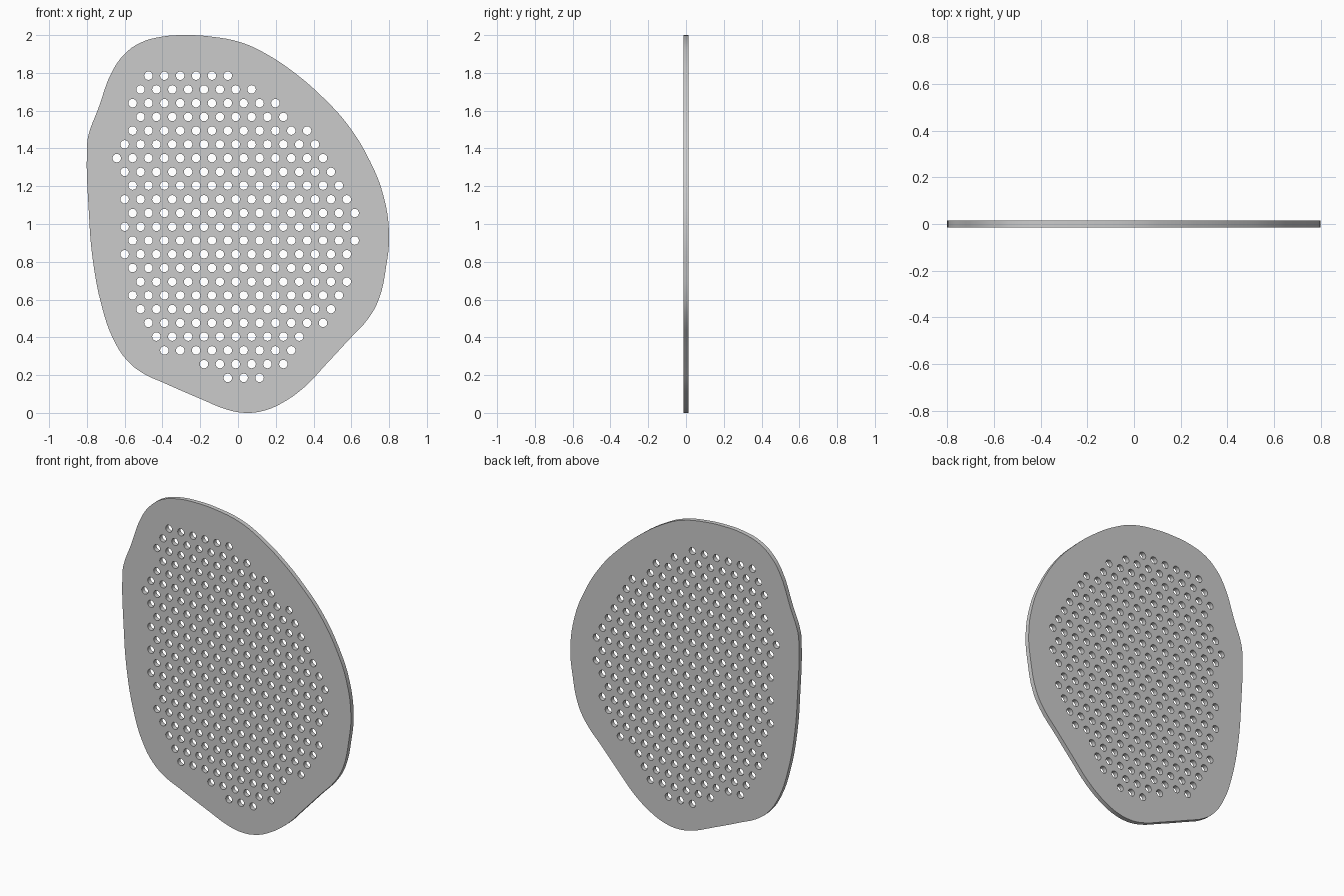
import bpy, bmesh, math

if "Cube" in bpy.data.objects:
    bpy.data.objects.remove(bpy.data.objects["Cube"])

HALF_THICK = 0.014
R = 0.0225
STEP_X, STEP_Z = 0.042, 0.0727      # half pitch across, row pitch down
X0, Z0 = -0.642, 1.785              # lattice origin (leftmost column, top row)

# Plate outline (x, z), clockwise from the bottom
OUTLINE = [(0.045, 0.0), (-0.05, 0.015), (-0.2, 0.075), (-0.4, 0.162), (-0.5, 0.208),
           (-0.585, 0.275), (-0.66, 0.39), (-0.72, 0.56), (-0.77, 0.82), (-0.79, 1.07),
           (-0.8, 1.39), (-0.793, 1.465), (-0.74, 1.61), (-0.665, 1.81), (-0.6, 1.9),
           (-0.52, 1.958), (-0.4, 1.992), (-0.28, 2.0), (-0.15, 1.993), (0.02, 1.96),
           (0.15, 1.9), (0.3, 1.8), (0.46, 1.66), (0.585, 1.52), (0.7, 1.33),
           (0.77, 1.15), (0.8, 0.94), (0.785, 0.78), (0.745, 0.6), (0.69, 0.5),
           (0.58, 0.38), (0.46, 0.25), (0.35, 0.135), (0.22, 0.045), (0.13, 0.01)]

# First and last hole of each row, in half pitches from the left column
ROWS = [(4, 14), (3, 17), (2, 20), (3, 21), (2, 24), (1, 25), (0, 26), (1, 27),
        (2, 28), (1, 29), (2, 30), (1, 29), (2, 30), (1, 29), (2, 28), (3, 29),
        (2, 28), (3, 27), (4, 26), (5, 23), (6, 22), (11, 21), (14, 18)]

curve = bpy.data.curves.new("perforated_plate", 'CURVE')
curve.dimensions = '2D'
curve.fill_mode = 'BOTH'
curve.extrude = HALF_THICK

# Smooth outer edge
edge = curve.splines.new('BEZIER')
edge.bezier_points.add(len(OUTLINE) - 1)
edge.use_cyclic_u = True
edge.resolution_u = 4
for bp, (x, z) in zip(edge.bezier_points, OUTLINE):
    bp.co = (x, z, 0)
    bp.handle_left_type = bp.handle_right_type = 'AUTO'


def add_hole(cx, cz, sides=16):
    s = curve.splines.new('POLY')
    s.points.add(sides - 1)
    s.use_cyclic_u = True
    for i, p in enumerate(s.points):
        a = math.tau * i / sides
        p.co = (cx + R * math.cos(a), cz + R * math.sin(a), 0, 1)


# Staggered hole pattern
for r, (first, last) in enumerate(ROWS):
    for c in range(first, last + 1, 2):
        add_hole(X0 + c * STEP_X, Z0 - r * STEP_Z)

plate = bpy.data.objects.new("perforated_plate", curve)
bpy.context.collection.objects.link(plate)
plate.rotation_euler.x = math.pi / 2
bpy.context.view_layer.objects.active = plate
plate.select_set(True)
bpy.ops.object.convert(target='MESH')

# Weld caps to walls
plate = bpy.context.object
bm = bmesh.new()
bm.from_mesh(plate.data)
bmesh.ops.remove_doubles(bm, verts=bm.verts, dist=0.0002)
bmesh.ops.recalc_face_normals(bm, faces=bm.faces)
bm.to_mesh(plate.data)
bm.free()
bpy.ops.object.shade_smooth_by_angle(angle=math.radians(30))
